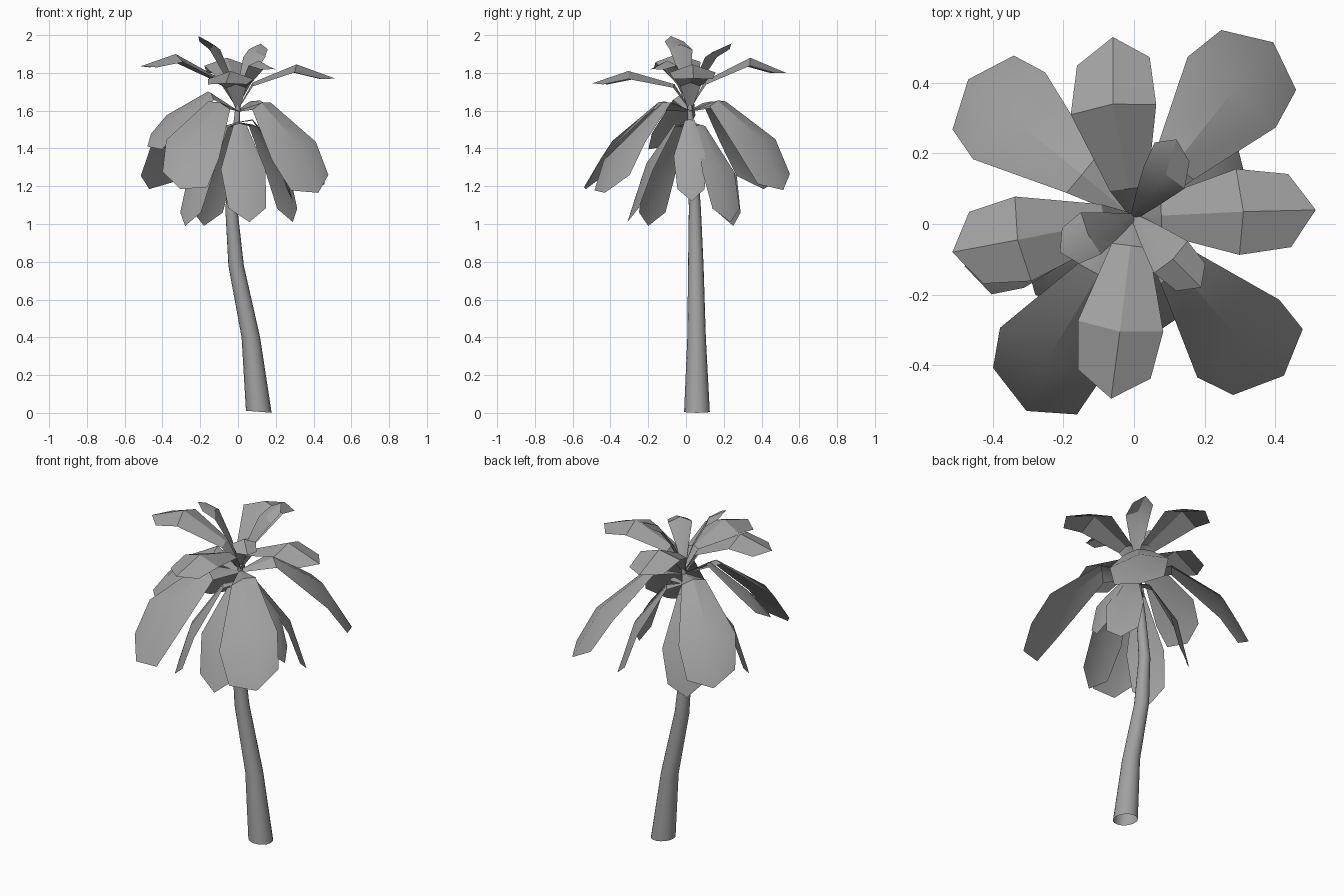
import bpy, bmesh, math
from mathutils import Vector

cube = bpy.data.objects.get("Cube")
if cube:
    bpy.data.objects.remove(cube, do_unlink=True)

grey = bpy.data.materials.new("plain grey")
grey.use_nodes = True
colour = (0.36, 0.36, 0.36, 1)
grey.diffuse_color = colour
grey.node_tree.nodes["Principled BSDF"].inputs["Base Color"].default_value = colour


def finish(bm, name, angle):
    mesh = bpy.data.meshes.new(name)
    bm.to_mesh(mesh)
    bm.free()
    mesh.materials.append(grey)
    obj = bpy.data.objects.new(name, mesh)
    bpy.context.collection.objects.link(obj)
    bpy.ops.object.select_all(action='DESELECT')
    obj.select_set(True)
    bpy.context.view_layer.objects.active = obj
    bpy.ops.object.shade_smooth_by_angle(angle=math.radians(angle))


def trunk(sections, sides=16):
    """Bent, tapering open tube: each section is a centre and a radius."""
    bm = bmesh.new()
    rings = []
    for x, y, z, r in sections:
        tilt = 0.08 if z < 0.1 else 0
        ring = []
        for i in range(sides):
            a = math.tau * i / sides
            dx = r * math.cos(a)
            ring.append(bm.verts.new((x + dx, y + r * math.sin(a), z - tilt * dx)))
        rings.append(ring)
    for low, high in zip(rings, rings[1:]):
        for i in range(sides):
            j = (i + 1) % sides
            bm.faces.new((low[i], low[j], high[j], high[i]))
    finish(bm, "trunk", 40)


def frond(name, base_z, bend, tip, half, frac, lift, droop, roll=0):
    """Folded leaf: narrow base, arched shoulder, wide bend and pointed end."""
    base, bend, tip = Vector((0, 0.02, base_z)), Vector(bend), Vector(tip)
    shoulder = base.lerp(bend, frac) + Vector((0, 0, lift))
    out = tip - base
    out.z = 0
    out.normalize()
    side = Vector((-out.y, out.x, roll))
    first = (shoulder - base).length
    share = (first / (first + (bend - shoulder).length)) ** 0.85
    back = (bend - tip) * 0.3
    # Each row: middle, half width, fold depth, set back of the edges
    rows = [(base, 0.01, droop, Vector()),
            (shoulder, half * share, droop, Vector()),
            (bend, half, droop, -out * half * 0.13),
            (tip, half * 0.85, droop * 0.7, back - out * half * 0.1)]
    bm = bmesh.new()
    grid = []
    for mid, width, depth, shift in rows:
        edge = mid + shift - Vector((0, 0, depth * width))
        grid.append([bm.verts.new(p) for p in
                     (edge + side * width, mid, edge - side * width)])
    for a, b in zip(grid, grid[1:]):
        for i in range(2):
            bm.faces.new((a[i], b[i], b[i + 1], a[i + 1]))
    finish(bm, name, 28)


trunk([(0.11, 0.058, 0.006, 0.068), (0.068, 0.056, 0.4, 0.049),
       (-0.01, 0.052, 0.78, 0.041), (-0.035, 0.047, 1.08, 0.032),
       (-0.02, 0.035, 1.35, 0.025), (0, 0.02, 1.63, 0.013)])

# Small upright fronds at the crown
for name, bend, tip in [
        ("left_back", (0.09, 0.14, 1.91), (0.12, 0.24, 1.955)),
        ("right", (-0.13, -0.03, 1.95), (-0.21, -0.08, 1.995)),
        ("left_front", (0.11, -0.1, 1.865), (0.19, -0.18, 1.82))]:
    frond("crown_frond_" + name, 1.64, bend, tip, 0.066, 0.4, 0.03, 0.4)

# Spreading fronds
for name, bend, tip in [
        ("left", (0.31, 0.035, 1.845), (0.515, 0.04, 1.77)),
        ("right", (-0.33, -0.045, 1.9), (-0.515, -0.08, 1.835)),
        ("back", (-0.06, 0.34, 1.88), (-0.06, 0.53, 1.8)),
        ("front", (-0.04, -0.305, 1.81), (-0.065, -0.495, 1.745))]:
    frond("upper_frond_" + name, 1.61, bend, tip, 0.122, 0.25, 0.08, 0.35)

# Large arching fronds
for name, bend, tip, half, roll in [
        ("right_front", (-0.25, -0.39, 1.44), (-0.305, -0.53, 1.185), 0.16, -0.3),
        ("left_front", (0.31, -0.34, 1.43), (0.425, -0.43, 1.165), 0.16, 0.3),
        ("left_back", (0.29, 0.39, 1.46), (0.395, 0.515, 1.18), 0.16, 0.2),
        ("right_back", (-0.37, 0.32, 1.45), (-0.47, 0.41, 1.185), 0.16, 0.12),
        ("right", (-0.36, -0.07, 1.56), (-0.48, -0.12, 1.41), 0.12, -0.4)]:
    frond("middle_frond_" + name, 1.6, bend, tip, half, 0.4, 0.11, 0.27, roll)

# Hanging lower fronds
for name, bend, tip, half in [
        ("front", (0.03, -0.21, 1.32), (0.06, -0.31, 1.01), 0.12),
        ("right_front", (-0.21, -0.15, 1.28), (-0.28, -0.2, 0.99), 0.105),
        ("right_back", (-0.13, 0.21, 1.28), (-0.18, 0.25, 0.99), 0.115),
        ("left_back", (0.22, 0.18, 1.3), (0.29, 0.235, 1.01), 0.105),
        ("left", (0.22, 0.02, 1.38), (0.29, 0.03, 1.12), 0.085)]:
    frond("lower_frond_" + name, 1.54, bend, tip, half, 0.35, 0.07, 0.25)
